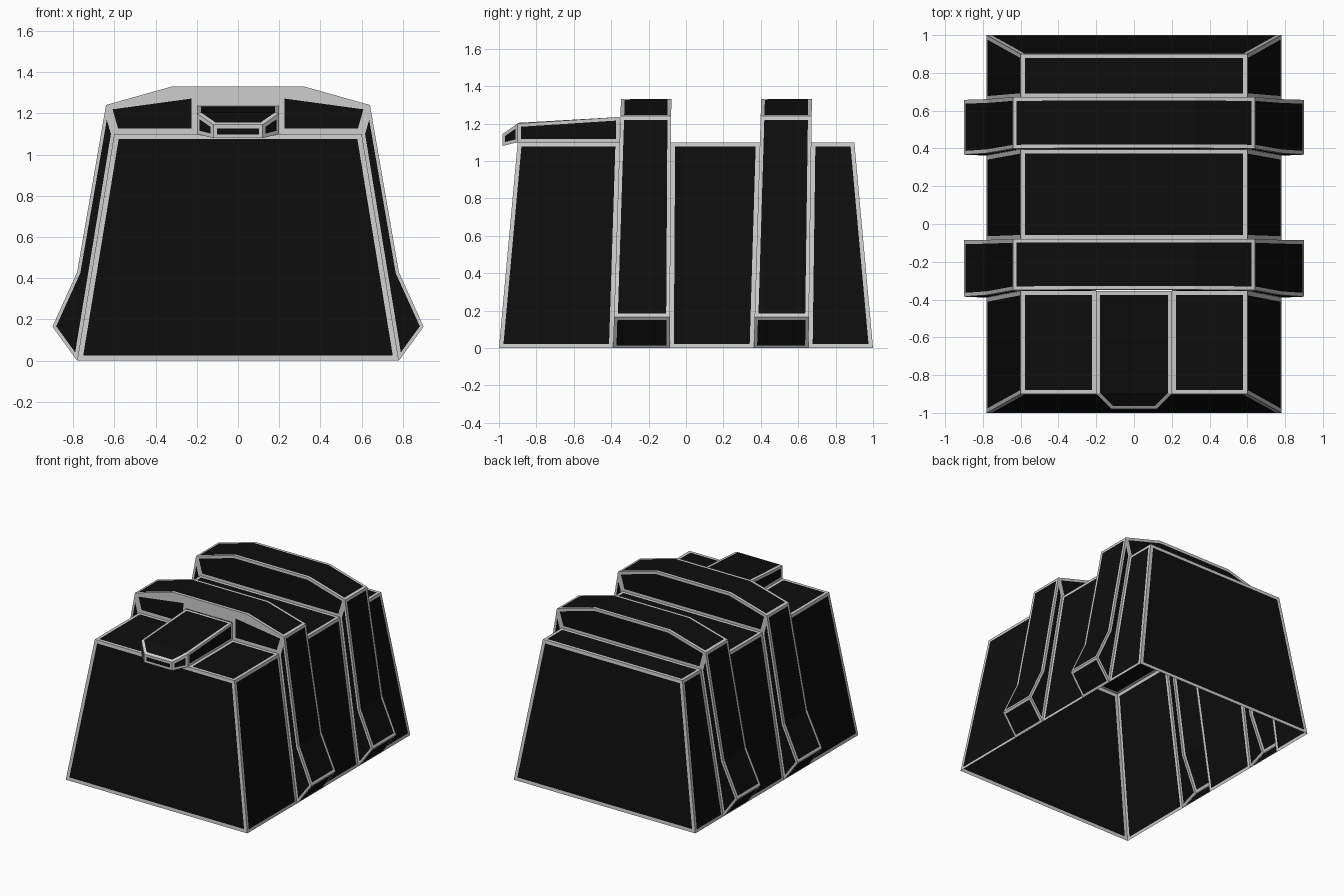
import bpy, bmesh
from mathutils import Vector

if "Cube" in bpy.data.objects:
    bpy.data.objects.remove(bpy.data.objects["Cube"])


def material(name, v):
    m = bpy.data.materials.new(name)
    m.diffuse_color = (v, v, v, 1)
    m.use_nodes = True
    m.node_tree.nodes["Principled BSDF"].inputs["Base Color"].default_value = m.diffuse_color
    return m


BLACK, GREY = material("dark_panel", 0.004), material("grey_trim", 0.55)


def build(name, panels, centre):
    """Each panel: (faces, border width, mirrored). Border is trimmed grey; width 0 = all grey."""
    out = bmesh.new()
    for faces, width, mirrored in panels:
        for s in ((1, -1) if mirrored else (1,)):
            verts = {}
            region = []
            for f in faces:
                loop = []
                for p in f:
                    key = (s * p[0], p[1], p[2])
                    if key not in verts:
                        verts[key] = out.verts.new(key)
                    loop.append(verts[key])
                region.append(out.faces.new(loop))
            for f in region:
                f.normal_update()
                if f.normal.dot(f.calc_center_median() - Vector(centre)) < 0:
                    f.normal_flip()
            if width:
                rim = bmesh.ops.inset_region(out, faces=region, thickness=width,
                                             use_boundary=True, use_even_offset=True)
                for f in rim["faces"]:
                    f.material_index = 1
            else:
                for f in region:
                    f.material_index = 1
    bmesh.ops.remove_doubles(out, verts=out.verts, dist=0.0005)
    me = bpy.data.meshes.new(name)
    out.to_mesh(me)
    out.free()
    me.materials.append(BLACK)
    me.materials.append(GREY)
    ob = bpy.data.objects.new(name, me)
    bpy.context.collection.objects.link(ob)


H, BX, TX, HX = 1.1, 0.78, 0.6, 0.2          # body height, half widths, hood half width
# Cross-section lines along y as (base y, top y)
FRONT, BACK = (-1.0, -0.9), (1.0, 0.9)
STRAPS = {"front_strap": ((-0.39, -0.355), (-0.087, -0.08)),
          "rear_strap": ((0.362, 0.395), (0.655, 0.67))}


def at(x, z, line):
    return (x, line[0] + (line[1] - line[0]) * z / H, z)


# Hollow tapered body, open underneath and under the straps
a, b = STRAPS["front_strap"]
c, d = STRAPS["rear_strap"]
body = []
for y0, y1 in ((FRONT, a), (b, c), (d, BACK)):
    body.append(([[at(BX, 0, y0), at(BX, 0, y1), at(TX, H, y1), at(TX, H, y0)]], 0.022, True))
    inner = HX if y0 is FRONT else -TX
    body.append(([[at(TX, H, y0), at(TX, H, y1), at(inner, H, y1), at(inner, H, y0)]],
                 0.022, y0 is FRONT))
for y in (FRONT, BACK):
    body.append(([[at(-BX, 0, y), at(BX, 0, y), at(TX, H, y), at(-TX, H, y)]], 0.025, False))
build("body", body, (0, 0, 0.5))

# Raised straps that wrap over the body
SIDE = [(0.78, 0), (0.9, 0.165), (0.78, 0.43), (0.64, 1.24)]
CROWN = [(0.64, 1.24), (0.32, 1.33), (-0.32, 1.33), (-0.64, 1.24)]


def strip(profile, y0, y1):
    return [[at(*p, y0), at(*q, y0), at(*q, y1), at(*p, y1)]
            for p, q in zip(profile, profile[1:])]


for name, (y0, y1) in STRAPS.items():
    parts = [(strip(SIDE[:2], y0, y1), 0.018, True),
             (strip(SIDE[1:], y0, y1), 0.02, True),
             (strip(CROWN, y0, y1), 0.02, False)]
    for y in (y0, y1):
        parts.append(([[at(*p, y) for p in SIDE + [(TX, H)]]], 0.016, True))
        if name == "front_strap" and y is y0:
            # front wall is split where the hood meets it, with a plain grey brow
            wing = [(TX, H), (0.64, 1.24), (HX, 1.3), (HX, 1.235), (HX, H)]
            brow = CROWN + [(-HX, 1.3), (-HX, 1.235), (HX, 1.235), (HX, 1.3)]
            parts.append(([[at(*p, y) for p in wing]], 0.025, True))
            parts.append(([[at(*p, y) for p in brow]], 0, False))
        else:
            parts.append(([[at(*p, y) for p in CROWN + [(-TX, H), (TX, H)]]], 0.02, False))
    build(name, parts, (0, (y0[0] + y1[0]) / 2, 0.5))

# Hood over the front edge: plan points with bottom and top heights
plan = [(HX, -0.355, H, 1.235), (HX, -0.9, H, 1.2), (0.12, -0.98, 1.08, 1.145)]
plan += [(-x, y, lo, hi) for x, y, lo, hi in plan[::-1]]
top = [(x, y, hi) for x, y, lo, hi in plan]
low = [(x, y, lo) for x, y, lo, hi in plan]
hood = [([[top[0], top[1], top[4], top[5]], top[1:5]], 0.02, False),
        ([low[1:5]], 0.015, False),
        ([[low[2], low[3], top[3], top[2]]], 0.018, False)]
for i in (0, 1):
    hood.append(([[low[i], low[i + 1], top[i + 1], top[i]]], 0.018, True))
build("hood", hood, (0, -0.9, 1.15))
